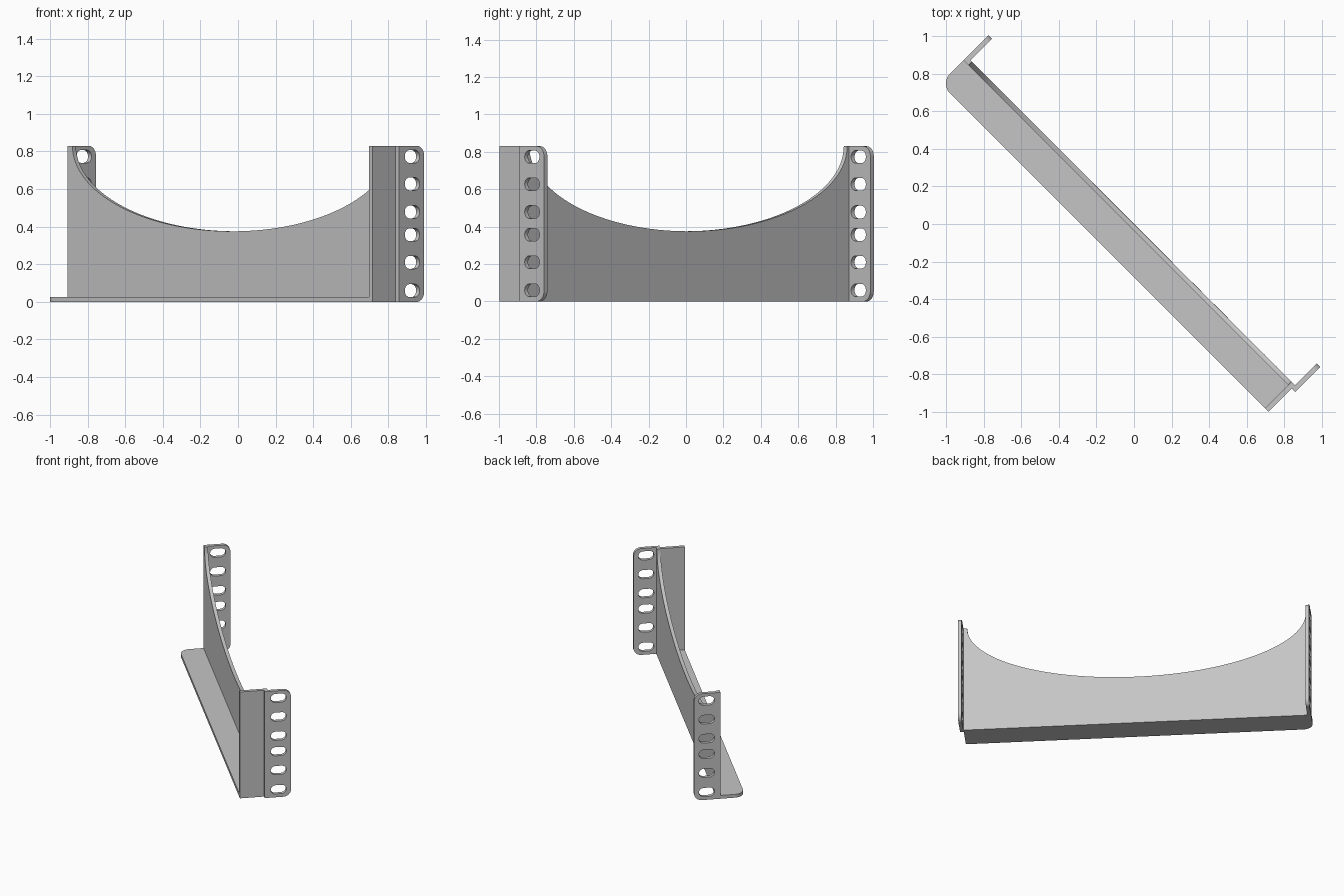
import bpy, bmesh
from math import sin, cos, pi, radians
from mathutils import Matrix, Vector

cube = bpy.data.objects.get("Cube")
if cube:
    bpy.data.objects.remove(cube, do_unlink=True)

grey = bpy.data.materials.new("plain grey metal")
grey.use_nodes = True
COLOUR = (0.56, 0.56, 0.56, 1)
grey.diffuse_color = COLOUR
grey.node_tree.nodes["Principled BSDF"].inputs["Base Color"].default_value = COLOUR

T = 0.026                     # sheet thickness
HEIGHT = 0.83
LEFT, RIGHT = -1.257, 1.237   # outer faces of the ears
FRONT, EAR_END = -0.20, 0.163
TURN = Matrix.Rotation(radians(-45), 4, "Z")


def arc(cx, cy, rx, ry, start, end, steps):
    """Points on an elliptical arc, angles in degrees."""
    angles = [radians(start + (end - start) * i / steps) for i in range(steps + 1)]
    return [(cx + rx * cos(a), cy + ry * sin(a)) for a in angles]


def slot(cx, cy, length, height):
    r = height / 2
    d = length / 2 - r
    return arc(cx + d, cy, r, r, -90, 90, 12) + arc(cx - d, cy, r, r, 90, 270, 12)


def plate(name, loops, x_axis, y_axis, origin):
    """Sheet cut to the first loop, with the other loops as holes."""
    curve = bpy.data.curves.new(name, "CURVE")
    curve.dimensions = "2D"
    curve.fill_mode = "BOTH"
    curve.extrude = T / 2
    for loop in loops:
        spline = curve.splines.new("POLY")
        spline.points.add(len(loop) - 1)
        for point, (x, y) in zip(spline.points, loop):
            point.co = (x, y, 0, 1)
        spline.use_cyclic_u = True
    helper = bpy.data.objects.new(name + " outline", curve)
    bpy.context.collection.objects.link(helper)
    bpy.context.view_layer.update()
    mesh = bpy.data.meshes.new_from_object(helper)
    bpy.data.objects.remove(helper, do_unlink=True)
    bpy.data.curves.remove(curve)

    # Weld the caps to the rim and stand the sheet in place
    x, y = Vector(x_axis), Vector(y_axis)
    frame = Matrix((x, y, x.cross(y))).transposed().to_4x4()
    bm = bmesh.new()
    bm.from_mesh(mesh)
    bmesh.ops.remove_doubles(bm, verts=bm.verts, dist=0.0001)
    bm.transform(TURN @ Matrix.Translation(origin) @ frame)
    bmesh.ops.recalc_face_normals(bm, faces=bm.faces)
    bm.to_mesh(mesh)
    bm.free()
    mesh.materials.clear()
    mesh.materials.append(grey)
    mesh.name = name
    obj = bpy.data.objects.new(name, mesh)
    bpy.context.collection.objects.link(obj)
    bpy.ops.object.select_all(action="DESELECT")
    obj.select_set(True)
    bpy.context.view_layer.objects.active = obj
    bpy.ops.object.shade_smooth_by_angle(angle=radians(30))
    return obj


X, Y, Z = (1, 0, 0), (0, 1, 0), (0, 0, 1)
inner_left, inner_right = LEFT + T, RIGHT - 2 * T

# Main panel with an elliptical dip in its top edge
dip_left = inner_left + 0.012
mid, half = (dip_left + inner_right) / 2, (inner_right - dip_left) / 2
panel = [(inner_left, 0), (inner_right, 0)]
panel += arc(mid, HEIGHT, half, 0.455, 0, -180, 64)
panel += [(inner_left, HEIGHT)]
plate("main_panel", [panel], X, Z, (0, -T / 2, 0))

# Floor with one rounded corner
r = 0.073
floor = arc(LEFT + r, FRONT + r, r, r, 180, 270, 12)
floor += [(inner_right, FRONT), (inner_right, -T), (LEFT, -T)]
plate("floor_plate", [floor], X, Y, (0, 0, T / 2))

# Full-height wall closing one end
wall = [(FRONT, 0), (0, 0), (0, HEIGHT), (FRONT, HEIGHT)]
plate("end_wall", [wall], Y, Z, (inner_right + T / 2, 0, 0))

# Mounting ears with six slots each
r = 0.055
ear = [(-T, HEIGHT), (-T, 0)]
ear += arc(EAR_END - r, r, r, r, -90, 0, 10)
ear += arc(EAR_END - r, HEIGHT - r, r, r, 0, 90, 10)
slots = [slot(0.073, z, 0.112, 0.068) for z in (0.06, 0.21, 0.357, 0.478, 0.627, 0.773)]
for name, u in (("right_ear", LEFT + T / 2), ("left_ear", RIGHT - T / 2)):
    plate(name, [ear] + slots, Y, Z, (u, 0, 0))
